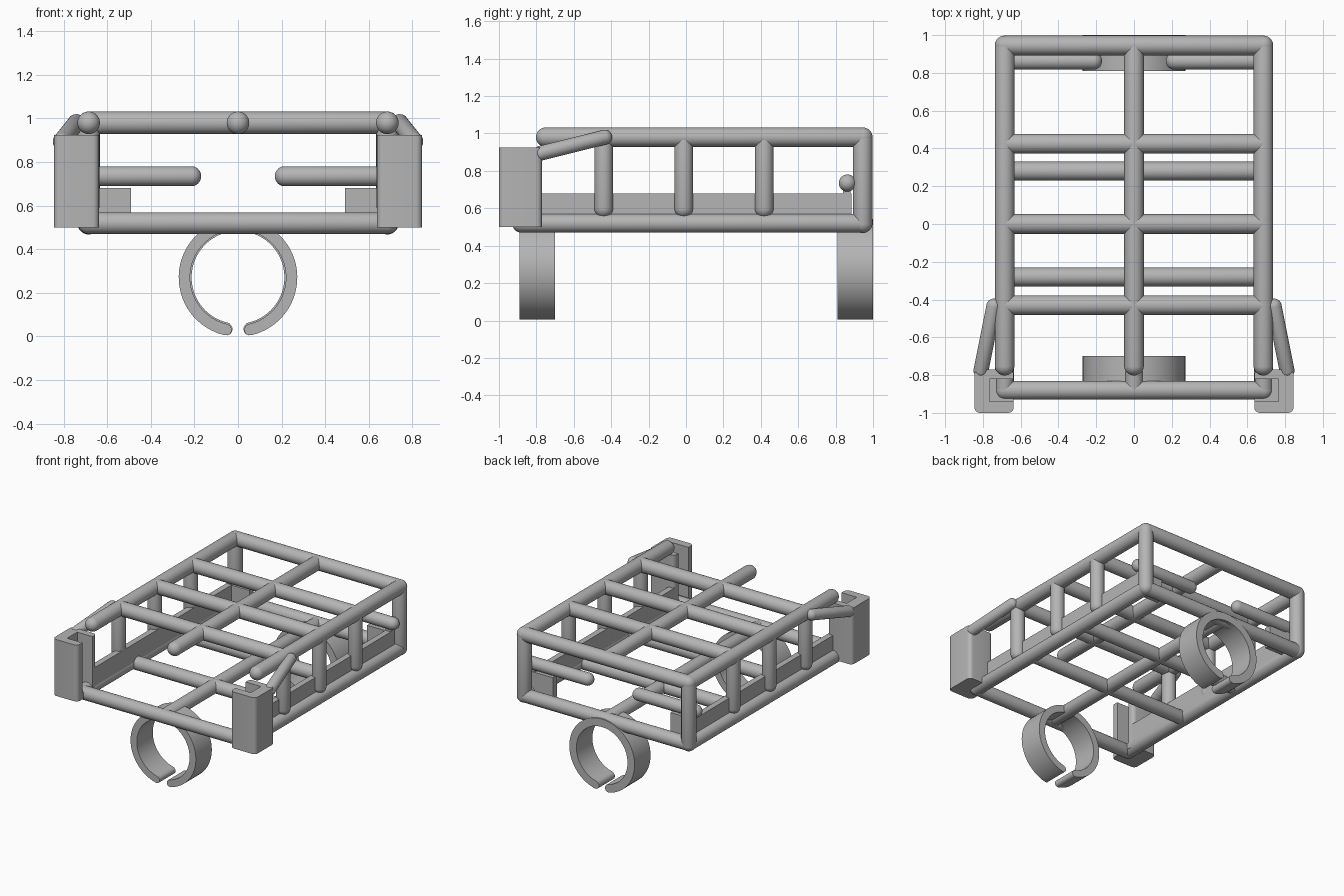
import bpy, bmesh, math
from mathutils import Vector, Matrix

cube = bpy.data.objects.get("Cube")
if cube:
    bpy.data.objects.remove(cube, do_unlink=True)

grey = bpy.data.materials.new("plain grey")
grey.use_nodes = True
COLOUR = (0.46, 0.46, 0.46, 1)
grey.diffuse_color = COLOUR
grey.node_tree.nodes["Principled BSDF"].inputs["Base Color"].default_value = COLOUR


def finish(name, bm, smooth=True):
    bmesh.ops.recalc_face_normals(bm, faces=bm.faces)
    mesh = bpy.data.meshes.new(name)
    bm.to_mesh(mesh)
    bm.free()
    mesh.materials.append(grey)
    obj = bpy.data.objects.new(name, mesh)
    bpy.context.collection.objects.link(obj)
    if smooth:
        bpy.ops.object.select_all(action='DESELECT')
        obj.select_set(True)
        bpy.context.view_layer.objects.active = obj
        bpy.ops.object.shade_smooth_by_angle(angle=math.radians(35))
    return obj


def tube(name, a, b, r=0.052):
    """Round-ended bar between two points."""
    a, b = Vector(a), Vector(b)
    axis = b - a
    bm = bmesh.new()
    bmesh.ops.create_uvsphere(bm, u_segments=32, v_segments=15, radius=r)
    for v in bm.verts:
        if v.co.z > 0:
            v.co.z += axis.length
    turn = Vector((0, 0, 1)).rotation_difference(axis).to_matrix().to_4x4()
    bmesh.ops.transform(bm, matrix=Matrix.Translation(a) @ turn, verts=bm.verts)
    return finish(name, bm)


def box(name, lo, hi):
    bm = bmesh.new()
    bmesh.ops.create_cube(bm, size=1)
    for v in bm.verts:
        v.co = [lo[i] + (v.co[i] + 0.5) * (hi[i] - lo[i]) for i in range(3)]
    return finish(name, bm, False)


def extrude_outline(name, points, offset):
    """Solid made from a closed outline pushed along an offset."""
    bm = bmesh.new()
    face = bm.faces.new([bm.verts.new(p) for p in points])
    new = bmesh.ops.extrude_face_region(bm, geom=[face])
    moved = [g for g in new["geom"] if isinstance(g, bmesh.types.BMVert)]
    bmesh.ops.translate(bm, vec=offset, verts=moved)
    return finish(name, bm)


def clip_ring(name, y, inner):
    """Open clamp ring with rounded tips."""
    outer, z, depth = 0.272, 0.271, 0.19
    gap = math.radians(13)
    mid, half = (outer + inner) / 2, (outer - inner) / 2

    def at(radius, angle):
        return (radius * math.sin(angle), y, z - radius * math.cos(angle))

    n, tip = 64, 8
    sweep = [gap + (2 * math.pi - 2 * gap) * i / n for i in range(n + 1)]
    tips = [math.pi * i / tip for i in range(1, tip)]
    pts = [at(outer, a) for a in sweep]
    pts += [at(mid + half * math.cos(t), sweep[-1] + half * math.sin(t) / mid) for t in tips]
    pts += [at(inner, a) for a in reversed(sweep)]
    pts += [at(mid - half * math.cos(t), gap - half * math.sin(t) / mid) for t in tips]
    extrude_outline(name, pts, (0, depth, 0))


X, BACK, TOP, LOW = 0.685, 0.945, 0.98, 0.52
TIP, FRONT = -0.75, -0.88

# Long bars of the upper and lower frames
for label, x in (("right", -X), ("middle", 0), ("left", X)):
    tube("top_rail_" + label, (x, TIP, TOP), (x, BACK, TOP))
    tube("bottom_rail_" + label, (x, FRONT, LOW), (x, BACK, LOW), 0.05)

# Cross bars
for i, y in enumerate((-0.43, 0, 0.425, BACK)):
    tube(f"top_cross_bar_{i}", (-X, y, TOP), (X, y, TOP))
for i, y in enumerate((FRONT, -0.28, 0.28, BACK)):
    tube(f"bottom_cross_bar_{i}", (-X, y, LOW), (X, y, LOW), 0.05)

for label, s in (("left", 1), ("right", -1)):
    # Uprights
    tube("rear_post_" + label, (s * X, BACK, LOW), (s * X, BACK, TOP))
    for i, y in enumerate((-0.44, -0.012, 0.418)):
        tube(f"side_post_{label}_{i}", (s * X, y, 0.6), (s * X, y, TOP), 0.05)

    # Diagonal brace down to the front bracket
    tube("brace_" + label, (s * 0.742, -0.435, 0.98), (s * 0.81, -0.775, 0.895), 0.04)

    # Low side panel, rear plate and rear stub bar
    xs = sorted((s * 0.64, s * 0.685))
    box("side_panel_" + label, (xs[0], -0.8, 0.52), (xs[1], 0.88, 0.68))
    xs = sorted((s * 0.49, s * 0.685))
    box("rear_plate_" + label, (xs[0], 0.835, 0.52), (xs[1], 0.885, 0.68))
    tube("rear_stub_" + label, (s * X, 0.863, 0.735), (s * 0.215, 0.863, 0.735), 0.046)
    box("stub_support_" + label, (xs[0] if s < 0 else 0.64, 0.84, 0.6),
        (xs[1] if s > 0 else -0.64, 0.88, 0.73))

    # Front bracket: channel with rounded outer corners, open inward, on a floor
    def corner(cx, cy, start, r=0.03):
        steps = [math.radians(start + 15 * k) for k in range(7)]
        return [(cx + r * math.cos(a), cy + r * math.sin(a)) for a in steps]

    inner, outer, y0, y1 = 0.637, 0.845, -1.0, -0.77
    block = (corner(inner + 0.03, y0 + 0.03, 180) + corner(outer - 0.03, y0 + 0.03, 270)
             + corner(outer - 0.03, y1 - 0.03, 0) + corner(inner + 0.03, y1 - 0.03, 90))
    slot = [(inner, -0.82), (0.765, -0.82), (0.765, -0.94), (inner, -0.94)]
    for part, outline, z0, z1 in (("floor", block, 0.5, 0.545),
                                  ("channel", block + slot, 0.545, 0.925)):
        extrude_outline(f"bracket_{part}_{label}", [(s * x, y, z0) for x, y in outline],
                        (0, 0, z1 - z0))

# Clamp rings underneath
clip_ring("front_clip_ring", -0.89, 0.22)
clip_ring("rear_clip_ring", 0.81, 0.213)
